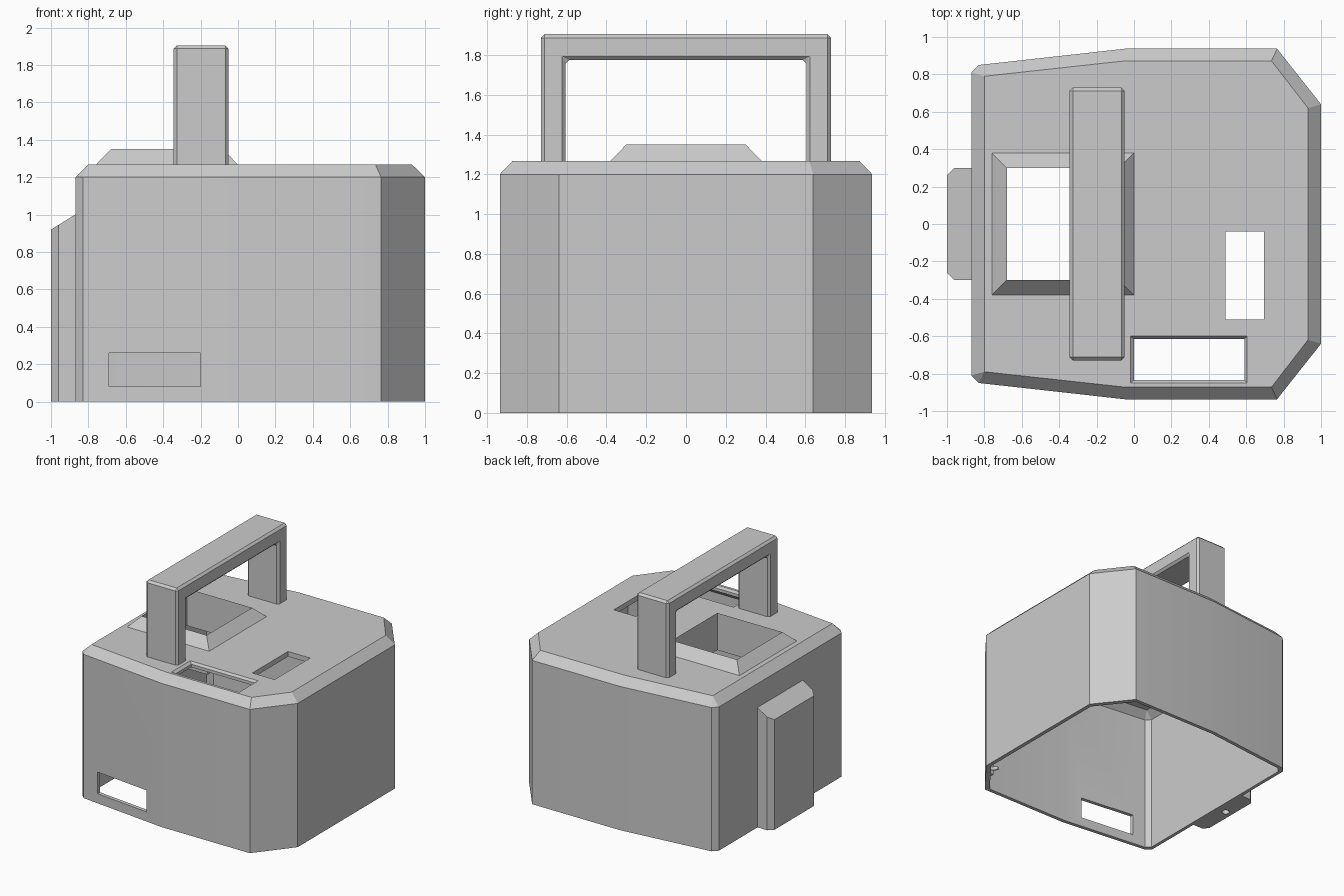
import bpy, bmesh
from math import radians

cube = bpy.data.objects.get("Cube")
if cube:
    bpy.data.objects.remove(cube, do_unlink=True)

grey = bpy.data.materials.new("plain grey")
grey.use_nodes = True
grey.diffuse_color = (0.6, 0.6, 0.6, 1)
grey.node_tree.nodes["Principled BSDF"].inputs["Base Color"].default_value = (0.6, 0.6, 0.6, 1)


def loft(name, loops, closed=False):
    """Skin a list of equal-length point loops; cap the ends unless closed."""
    bm = bmesh.new()
    rings = [[bm.verts.new(p) for p in loop] for loop in loops]
    n = len(rings[0])
    pairs = list(zip(rings, rings[1:])) + ([(rings[-1], rings[0])] if closed else [])
    for a, b in pairs:
        for i in range(n):
            j = (i + 1) % n
            bm.faces.new((a[i], a[j], b[j], b[i]))
    if not closed:
        bm.faces.new(rings[0])
        bm.faces.new(rings[-1])
    bmesh.ops.remove_doubles(bm, verts=bm.verts, dist=0.0005)
    bmesh.ops.recalc_face_normals(bm, faces=bm.faces)
    mesh = bpy.data.meshes.new(name)
    bm.to_mesh(mesh)
    bm.free()
    mesh.materials.append(grey)
    obj = bpy.data.objects.new(name, mesh)
    bpy.context.collection.objects.link(obj)
    return obj


def at(points, z, s=1):
    return [(x * s, y * s, z) for x, y in points]


def rect(x0, x1, y0, y1, z):
    return [(x0, y0, z), (x1, y0, z), (x1, y1, z), (x0, y1, z)]


def box(name, x0, x1, y0, y1, z0, z1):
    return loft(name, [rect(x0, x1, y0, y1, z0), rect(x0, x1, y0, y1, z1)])


def mirrored(half):
    return half + [(x, -y) for x, y in reversed(half)]


def activate(obj):
    bpy.ops.object.select_all(action="DESELECT")
    obj.select_set(True)
    bpy.context.view_layer.objects.active = obj


def cut(obj, cutter):
    mod = obj.modifiers.new("cut", "BOOLEAN")
    mod.operation, mod.solver, mod.object = "DIFFERENCE", "EXACT", cutter
    activate(obj)
    bpy.ops.object.modifier_apply(modifier=mod.name)
    bpy.data.objects.remove(cutter, do_unlink=True)


def cylinder(name, radius, depth, location, rotation=(0, 0, 0)):
    bpy.ops.mesh.primitive_cylinder_add(vertices=24, radius=radius, depth=depth,
                                        location=location, rotation=rotation)
    obj = bpy.context.object
    obj.name = name
    obj.data.materials.append(grey)
    return obj


# Hollow housing, open underneath, with a chamfered roof edge
wall = mirrored([(-.87, -.81), (-.83, -.85), (-.05, -.937), (.765, -.937), (1, -.64)])
roof = mirrored([(-.8, -.79), (-.8, -.79), (-.05, -.872), (.735, -.872), (.93, -.62)])
thin = .967
housing = loft("housing", [at(roof, 1.225, thin), at(wall, 1.17, thin), at(wall, 0, thin),
                           at(wall, 0), at(wall, 1.2), at(roof, 1.268)])

# Openings: hopper, roof window, countersunk roof slot, front slot
cut(housing, box("hopper_cutter", -.69, -.07, -.31, .31, 1.1, 1.4))
cut(housing, box("window_cutter", .49, .695, -.51, -.04, 1.1, 1.4))
inner, outer = (0, .59, -.835, -.615), (-.02, .605, -.85, -.6)
cut(housing, loft("slot_cutter", [rect(*inner, 1.1), rect(*inner, 1.25),
                                  rect(*outer, 1.268), rect(*outer, 1.4)]))
cut(housing, box("front_slot_cutter", -.69, -.2, -1.1, -.7, .08, .26))

# Hopper: sloped collar with a straight chute hanging below the roof
chute, collar, mouth = (-.71, -.05, -.33, .33), (-.76, 0, -.38, .38), (-.68, -.08, -.3, .3)
hopper = loft("hopper", [rect(*chute, 1.04), rect(*chute, 1.25), rect(*collar, 1.267),
                         rect(*mouth, 1.35), rect(*mouth, 1.04)], closed=True)

# Carrying handle with chamfered edges
arch = [(-.73, 1.25), (-.73, 1.905), (.73, 1.905), (.73, 1.25),
        (.605, 1.25), (.605, 1.775), (-.605, 1.775), (-.605, 1.25)]
handle = loft("handle", [[(x, y, z) for y, z in arch] for x in (-.345, -.05)])
bevel = handle.modifiers.new("chamfer", "BEVEL")
bevel.width, bevel.segments = .018, 1
activate(handle)
bpy.ops.object.modifier_apply(modifier=bevel.name)

# Side block with slanted top and a round hole underneath
plan = mirrored([(-.86, -.3), (-.96, -.3), (-1, -.26)])
block = loft("side_block", [at(plan, 0), [(x, y, .92 + (x + 1) * .62) for x, y in plan]])
cut(block, cylinder("hole_cutter", .03, .4, (-.935, .02, 0)))

# Small post and pin inside the corner
post = box("inner_post", .865, .895, -.75, -.71, 0, .18)
pin = cylinder("inner_pin", .015, .09, (.875, -.71, .05), (0, radians(90), radians(-50)))

for obj in (housing, hopper, handle, block, post, pin):
    activate(obj)
    bpy.ops.object.shade_smooth_by_angle(angle=radians(20))
